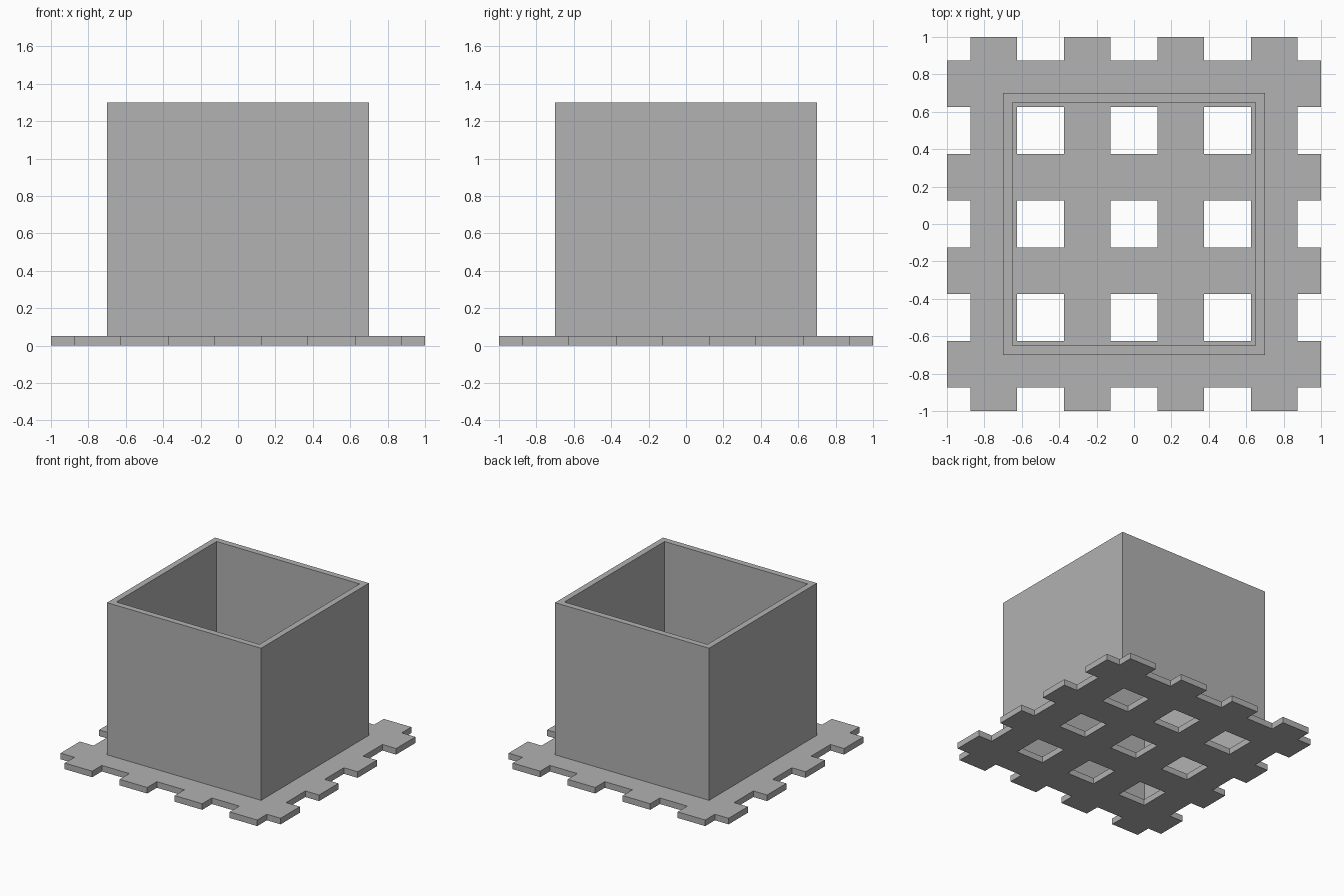
import bpy, bmesh

if "Cube" in bpy.data.objects:
    bpy.data.objects.remove(bpy.data.objects["Cube"])

grey = bpy.data.materials.new("plain grey")
grey.diffuse_color = (0.445, 0.445, 0.445, 1)
grey.use_nodes = True
grey.node_tree.nodes["Principled BSDF"].inputs["Base Color"].default_value = grey.diffuse_color


def slab(name, edges, filled, z0, z1):
    """Extrude the filled cells of a square grid from z0 up to z1."""
    bm = bmesh.new()
    n = len(edges)
    v = [[bm.verts.new((x, y, z0)) for y in edges] for x in edges]
    for i in range(n - 1):
        for j in range(n - 1):
            if filled(i, j):
                bm.faces.new((v[i][j], v[i + 1][j], v[i + 1][j + 1], v[i][j + 1]))
    bmesh.ops.delete(bm, geom=[p for p in bm.verts if not p.link_faces], context='VERTS')
    top = bmesh.ops.extrude_face_region(bm, geom=bm.faces[:], use_keep_orig=True)
    bmesh.ops.translate(bm, vec=(0, 0, z1 - z0),
                        verts=[g for g in top["geom"] if isinstance(g, bmesh.types.BMVert)])
    bmesh.ops.recalc_face_normals(bm, faces=bm.faces[:])
    mesh = bpy.data.meshes.new(name)
    bm.to_mesh(mesh)
    bm.free()
    mesh.materials.append(grey)
    obj = bpy.data.objects.new(name, mesh)
    bpy.context.collection.objects.link(obj)
    return obj


# Lattice base: four crossing bars each way, odd strips are bars
lattice = [-1] + [-0.875 + 0.25 * k for k in range(8)] + [1]
slab("lattice_base", lattice, lambda i, j: i % 2 == 1 or j % 2 == 1, 0, 0.05)

# Open box walls: a square ring standing on the base
slab("box_walls", [-0.7, -0.65, 0.65, 0.7], lambda i, j: (i, j) != (1, 1), 0.05, 1.3)
